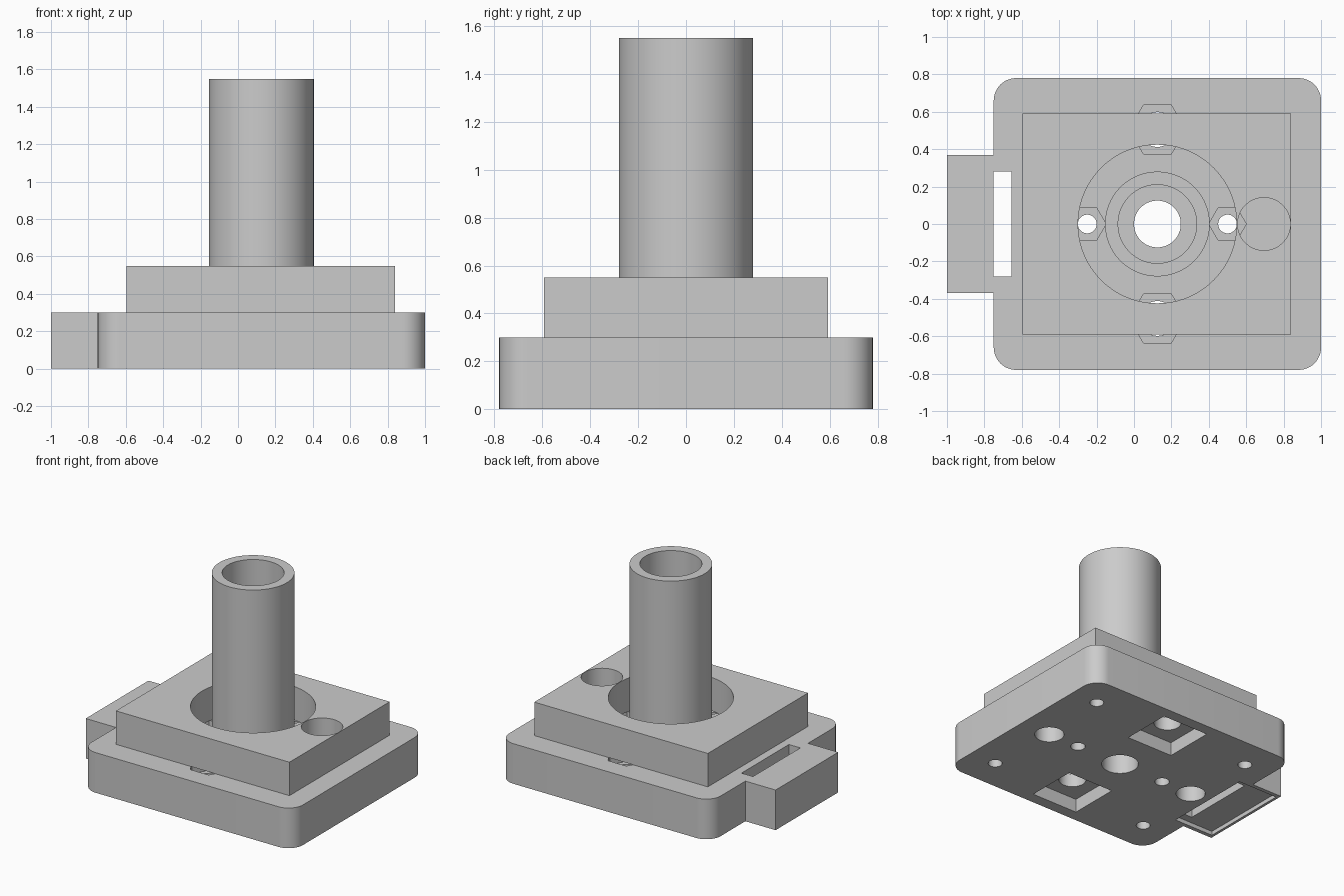
import bpy, bmesh, math
from mathutils import Matrix

if "Cube" in bpy.data.objects:
    bpy.data.objects.remove(bpy.data.objects["Cube"])

GREY = 0.6
grey = bpy.data.materials.new("plain_grey")
grey.use_nodes = True
grey.diffuse_color = (GREY, GREY, GREY, 1)
grey.node_tree.nodes["Principled BSDF"].inputs["Base Color"].default_value = (GREY, GREY, GREY, 1)

CX = 0.125      # axis shared by tube, plate and base
BASE_TOP = 0.3
PLATE_TOP = 0.55


def finish(name, bm):
    bmesh.ops.recalc_face_normals(bm, faces=bm.faces)
    mesh = bpy.data.meshes.new(name)
    bm.to_mesh(mesh)
    bm.free()
    mesh.materials.append(grey)
    ob = bpy.data.objects.new(name, mesh)
    bpy.context.collection.objects.link(ob)
    return ob


def add_box(bm, x0, x1, y0, y1, z0, z1):
    m = Matrix.Translation(((x0 + x1) / 2, (y0 + y1) / 2, (z0 + z1) / 2))
    m = m @ Matrix.Diagonal((x1 - x0, y1 - y0, z1 - z0, 1))
    return bmesh.ops.create_cube(bm, size=1, matrix=m)["verts"]


def box(name, *dims):
    bm = bmesh.new()
    add_box(bm, *dims)
    return finish(name, bm)


def prism(name, x, y, r, z0, z1, sides=48):
    bm = bmesh.new()
    bmesh.ops.create_cone(bm, cap_ends=True, segments=sides, radius1=r, radius2=r, depth=z1 - z0,
                          matrix=Matrix.Translation((x, y, (z0 + z1) / 2)))
    # A hexagon has corners on the x axis
    if sides == 6:
        first = bm.verts[:][0].co
        turn = -math.atan2(first.y - y, first.x - x)
        bmesh.ops.rotate(bm, verts=bm.verts, cent=(x, y, 0), matrix=Matrix.Rotation(turn, 3, 'Z'))
    return finish(name, bm)


def combine(ob, tools, operation='DIFFERENCE'):
    for tool in tools:
        mod = ob.modifiers.new(tool.name, 'BOOLEAN')
        mod.operation = operation
        mod.solver = 'EXACT'
        mod.object = tool
        bpy.context.view_layer.objects.active = ob
        bpy.ops.object.modifier_apply(modifier=mod.name)
        bpy.data.objects.remove(tool)


def smooth(ob):
    bpy.ops.object.select_all(action='DESELECT')
    ob.select_set(True)
    bpy.context.view_layer.objects.active = ob
    bpy.ops.object.shade_smooth_by_angle(angle=math.radians(30))


# Base block with rounded upright corners
bm = bmesh.new()
add_box(bm, -0.75, 1, -0.78, 0.78, 0, BASE_TOP)
upright = [e for e in bm.edges if abs(e.verts[0].co.z - e.verts[1].co.z) > 0.1]
bmesh.ops.bevel(bm, geom=upright, offset=0.12, segments=12, profile=0.5, affect='EDGES')
base = finish("base", bm)

# Side tab, its slot and the shallow recess underneath
combine(base, [box("tab", -1, -0.7, -0.37, 0.37, 0, BASE_TOP)], 'UNION')
cutters = [box("slot", -0.75, -0.655, -0.28, 0.28, -0.1, 0.4),
           box("tab_recess", -0.98, -0.655, -0.34, 0.34, -0.1, 0.03)]

# Central bore and the holes either side of it
cutters.append(prism("bore", CX, 0, 0.125, -0.1, 0.4, 64))
for s in (-1, 1):
    cutters += [
        prism("small_bolt_hole", CX + s * 0.375, 0, 0.05, -0.1, 0.4),
        prism("small_nut_trap", CX + s * 0.375, 0, 0.1, 0.2, 0.4, 6),
        prism("blind_hole", CX + s * 0.63, 0, 0.1, -0.1, 0.2),
        prism("large_bolt_hole", CX, s * 0.505, 0.093, -0.1, 0.4),
        prism("large_nut_trap", CX, s * 0.505, 0.15, 0.2, 0.4, 6),
        box("square_pocket", CX - 0.19, CX + 0.19, s * 0.505 - 0.19, s * 0.505 + 0.19, -0.1, 0.1),
    ]
    for t in (-1, 1):
        cutters.append(prism("corner_hole", CX + s * 0.66, t * 0.54, 0.048, -0.1, 0.2))
combine(base, cutters)
smooth(base)

# Raised plate with a round well and a side hole
plate = box("raised_plate", -0.595, 0.84, -0.592, 0.592, BASE_TOP, PLATE_TOP)
combine(plate, [prism("well", CX, 0, 0.424, 0.2, 0.7, 96),
                prism("side_hole", 0.695, 0, 0.141, 0.2, 0.7, 64)])
smooth(plate)

# Upright tube
tube = prism("tube", CX, 0, 0.28, BASE_TOP, 1.55, 96)
combine(tube, [prism("tube_bore", CX, 0, 0.21, 0.2, 1.7, 96)])
smooth(tube)
